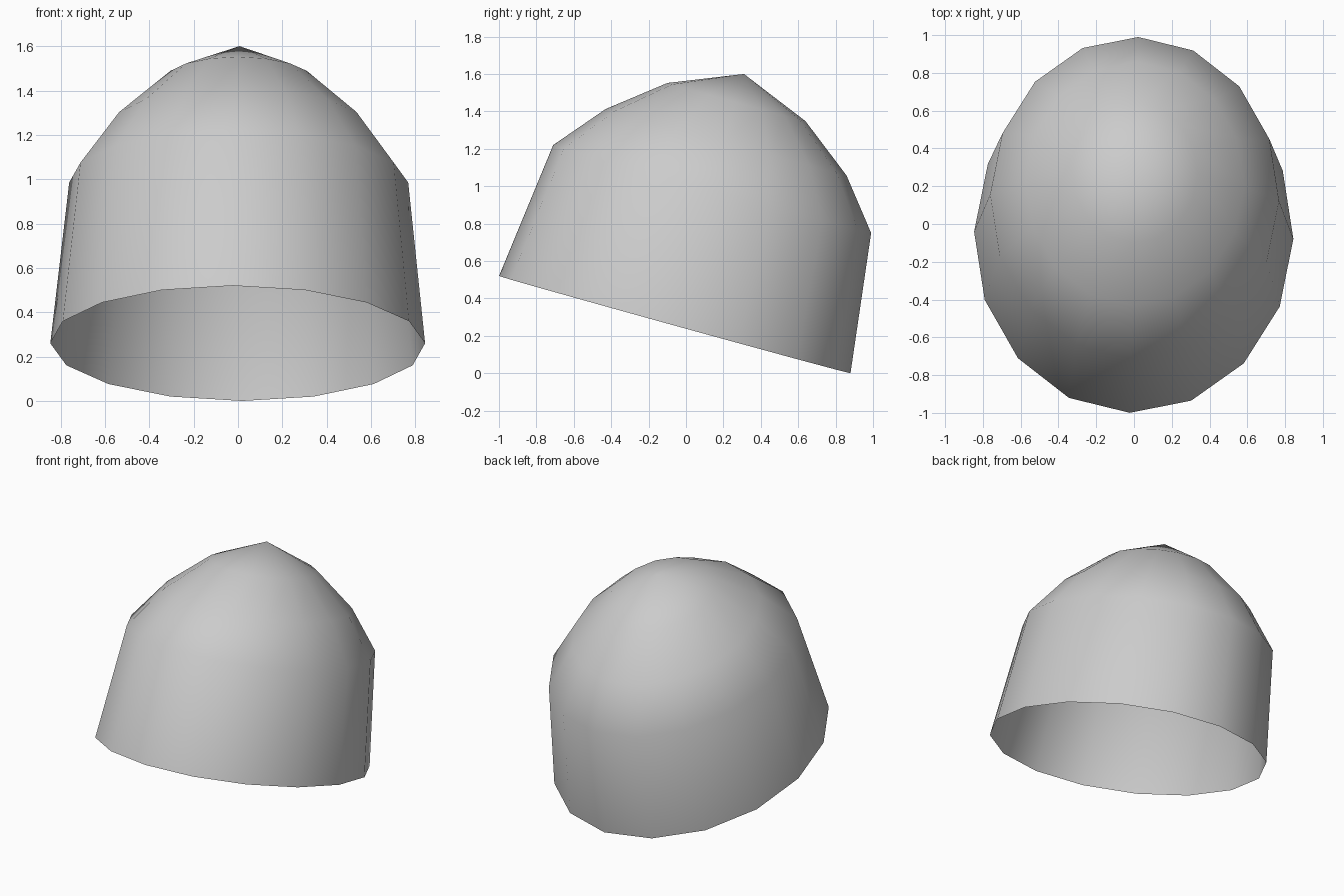
import bpy, bmesh, math
from mathutils import Matrix, Vector

if "Cube" in bpy.data.objects:
    bpy.data.objects.remove(bpy.data.objects["Cube"])

SIDES = 16
TILT = math.atan2(0.52, 1.88)   # rings slope down towards the back
ASPECT = 0.867                  # ring width / length

# ring centre y, centre z, half length along the slope
rings = [(-0.06, 0.26, 0.975), (0.14, 0.985, 0.882),
         (0.215, 1.235, 0.668), (0.27, 1.45, 0.383)]
apex = (0, 0.31, 1.60)

# open, leaning dome shell
bm = bmesh.new()
loops = []
for cy, cz, r in rings:
    loop = []
    for i in range(SIDES):
        a = 2 * math.pi * i / SIDES
        s = r * math.sin(a)
        loop.append(bm.verts.new((r * ASPECT * math.cos(a),
                                  cy + s * math.cos(TILT),
                                  cz - s * math.sin(TILT))))
    loops.append(loop)
tip = bm.verts.new(apex)

for i in range(SIDES):
    j = (i + 1) % SIDES
    for low, high in zip(loops, loops[1:]):
        bm.faces.new((low[i], low[j], high[j], high[i]))
    bm.faces.new((loops[-1][i], loops[-1][j], tip))

# slight turn about the vertical axis
bmesh.ops.rotate(bm, verts=bm.verts, cent=Vector((0, 0, 0)),
                 matrix=Matrix.Rotation(math.radians(-1.3), 3, 'Z'))
for f in bm.faces:
    f.smooth = True

mesh = bpy.data.meshes.new("dome_shell")
bm.to_mesh(mesh)
bm.free()
dome = bpy.data.objects.new("dome_shell", mesh)
bpy.context.collection.objects.link(dome)
